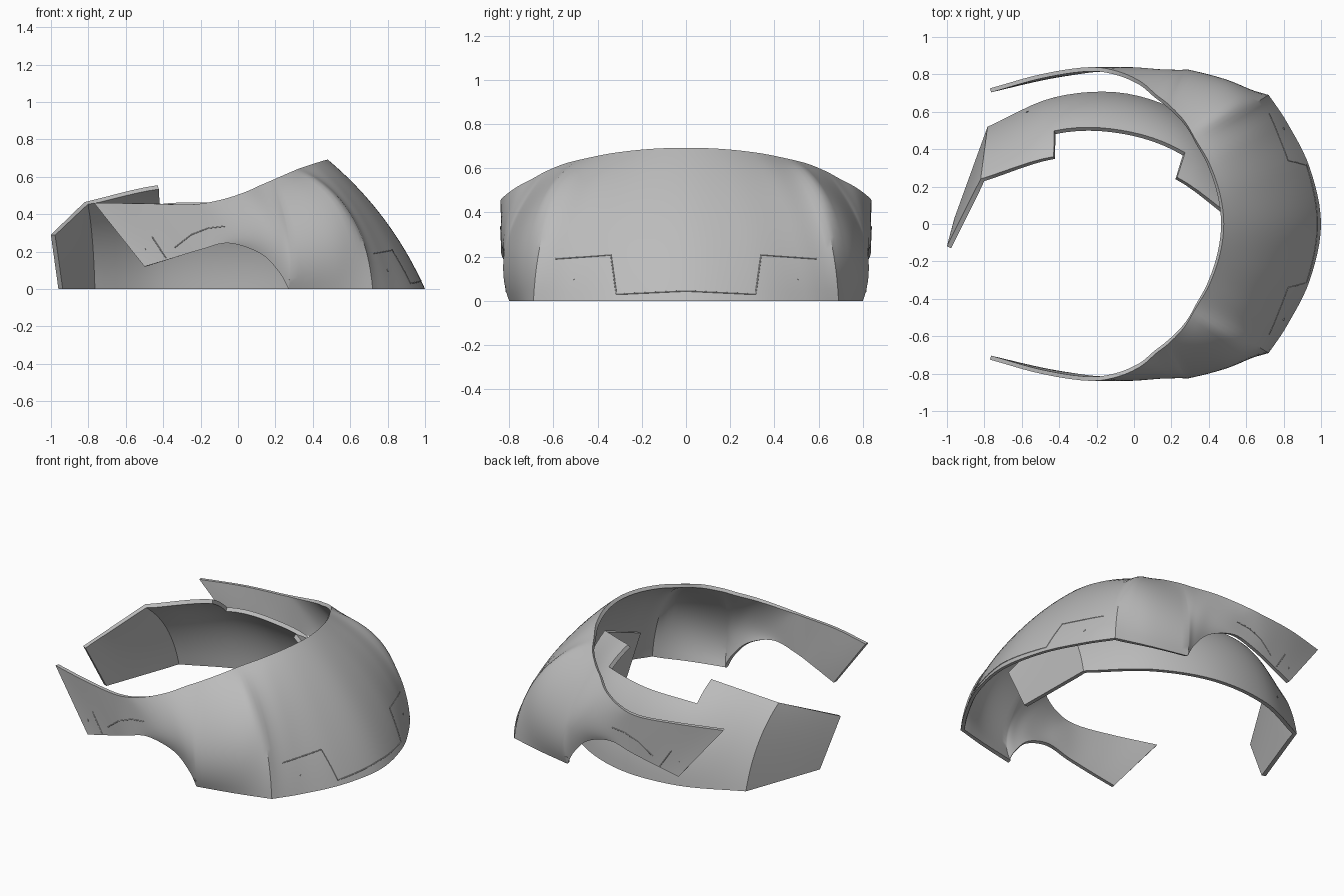
import bpy, bmesh, math
from mathutils import Vector, Matrix
from mathutils.bvhtree import BVHTree

cube = bpy.data.objects.get("Cube")
if cube:
    bpy.data.objects.remove(cube, do_unlink=True)

grey = bpy.data.materials.new("plain grey")
grey.use_nodes = True
grey.diffuse_color = (0.5, 0.5, 0.5, 1)
grey.node_tree.nodes["Principled BSDF"].inputs["Base Color"].default_value = (0.5, 0.5, 0.5, 1)

STEPS, RISE = 6, 18


def mirrored(half, axis):
    """Complete a half list of ribs whose last rib lies on the mirror plane."""
    flip = [[-c if i in (axis, axis + 3) else c for i, c in enumerate(r)] for r in half[:-1]]
    return half + flip[::-1]


def blend(rows, seg, t, corners):
    """Smooth curve through the ribs, broken at the corner ribs."""
    a, b = rows[seg], rows[seg + 1]
    out = []
    for i in range(len(a)):
        slope = b[i] - a[i]
        start = seg == 0 or seg in corners and i in corners[seg]
        end = seg + 2 == len(rows) or seg + 1 in corners and i in corners[seg + 1]
        m0 = slope if start else (b[i] - rows[seg - 1][i]) / 2
        m1 = slope if end else (rows[seg + 2][i] - a[i]) / 2
        out.append((2*t**3 - 3*t**2 + 1) * a[i] + (t**3 - 2*t**2 + t) * m0
                   + (3*t**2 - 2*t**3) * b[i] + (t**3 - t**2) * m1)
    return out


def rib_point(rib, v):
    """Point on a bowed rib that runs from the lower edge to the upper edge."""
    low, top, k = Vector(rib[:3]), Vector(rib[3:6]), rib[6]
    mid = low.lerp(top, k)
    mid.z = low.z + (top.z - low.z) * (0.8 - 0.6 * abs(k))
    return low * (1 - v)**2 + mid * 2 * v * (1 - v) + top * v * v


def shell(name, rows, corners, thickness, place=Matrix(), skip=lambda seg, v: False):
    last = len(rows) - 1
    corners = {**corners, **{last - i: c for i, c in corners.items()}}
    ribs = [blend(rows, s, j / STEPS, corners) for s in range(last) for j in range(STEPS)]
    ribs.append(rows[-1])
    bm = bmesh.new()
    grid = [[bm.verts.new(place @ rib_point(r, j / RISE)) for j in range(RISE + 1)] for r in ribs]
    for i in range(len(ribs) - 1):
        for j in range(RISE):
            if not skip(i // STEPS, j / RISE):
                bm.faces.new((grid[i][j], grid[i+1][j], grid[i+1][j+1], grid[i][j+1]))
    bmesh.ops.delete(bm, geom=[v for v in bm.verts if not v.link_faces], context='VERTS')
    tree = BVHTree.FromBMesh(bm)
    mesh = bpy.data.meshes.new(name)
    bm.to_mesh(mesh)
    bm.free()
    ob = bpy.data.objects.new(name, mesh)
    bpy.context.collection.objects.link(ob)
    mesh.materials.append(grey)
    mod = ob.modifiers.new("thickness", 'SOLIDIFY')
    mod.thickness, mod.offset = thickness, -1
    bpy.ops.object.select_all(action='DESELECT')
    bpy.context.view_layer.objects.active = ob
    ob.select_set(True)
    bpy.ops.object.modifier_apply(modifier=mod.name)
    for v in mesh.vertices:
        v.co.z = max(v.co.z, 0)
    bpy.ops.object.shade_smooth_by_angle(angle=math.radians(30))
    return tree


# Outer shell ribs: lower point, upper point, bow
outer = mirrored([
    [-.5, -.79, .12, -.77, -.725, .46, .5],
    [-.35, -.815, .165, -.5, -.8, .457, .5],
    [-.2, -.835, .21, -.25, -.838, .452, .5],
    [-.05, -.835, .245, -.1, -.82, .475, -.8],
    [.12, -.815, .19, .03, -.765, .515, -.8],
    [.22, -.805, .09, .12, -.69, .555, -.6],
    [.27, -.8, 0, .19, -.635, .585, -.6],
    [.5, -.75, 0, .27, -.55, .62, -.35],
    [.72, -.69, 0, .33, -.45, .645, .1],
    [.82, -.54, 0, .405, -.32, .67, .25],
    [.94, -.3, 0, .46, -.16, .687, .33],
    [1, 0, 0, .48, 0, .692, .35]], 1)
outer_tree = shell("outer_shell", outer, {6: range(3), 8: range(3)}, .022)

# Inner shell with folded end panels and a notch in its upper edge
inner = mirrored([
    [.804, -.559, 0, .819, -.714, .29, .5],
    [.71, -.048, 0, .7, -.329, .465, .25],
    [.38, .168, 0, .335, -.147, .555, .11],
    [0, .25, 0, 0, -.1, .565, .11]], 0)
turn = Matrix.Translation((-.075, .45, 0)) @ Matrix.Rotation(math.radians(-9.5), 4, 'Z')
inner_tree = shell("inner_shell", inner, {1: range(7)}, .025, turn,
                   lambda seg, v: seg in (2, 3) and v > .7)


# Raised seams and pins laid on the shells
def hit(tree, origin, direction):
    return tree.ray_cast(Vector(origin), Vector(direction))[:2]


def side_ray(x, z, s):
    return (x, 2 * s, z), (0, -s, 0)


def front_ray(y, z, s):
    return (2, y * s, z), (-1, 0, 0)


def seam(name, ray, points, s):
    spots = []
    for (a, b), (c, d) in zip(points, points[1:]):
        for j in range(9):
            spot, _ = hit(outer_tree, *ray(a + (c-a) * j / 8, b + (d-b) * j / 8, s))
            if spot:
                spots.append(spot)
    curve = bpy.data.curves.new(name, 'CURVE')
    curve.dimensions, curve.bevel_depth, curve.bevel_resolution = '3D', .003, 1
    line = curve.splines.new('POLY')
    line.points.add(len(spots) - 1)
    for p, spot in zip(line.points, spots):
        p.co = (*spot, 1)
    curve.materials.append(grey)
    bpy.context.collection.objects.link(bpy.data.objects.new(name, curve))


def pin(name, tree, ray):
    spot, normal = hit(tree, *ray)
    if spot:
        bpy.ops.mesh.primitive_cylinder_add(vertices=12, radius=.007, depth=.006, location=spot,
                                            rotation=normal.to_track_quat('Z', 'Y').to_euler())
        bpy.context.object.name = name
        bpy.context.object.data.materials.append(grey)


for s, side in ((1, "left"), (-1, "right")):
    seam(side + "_front_seam", front_ray, [(.59, .19), (.34, .208), (.315, .03), (0, .045)], s)
    seam(side + "_arch_seam", side_ray, [(-.34, .22), (-.25, .29), (-.16, .325), (-.07, .335)], s)
    seam(side + "_tip_seam", side_ray, [(-.46, .28), (-.385, .165)], s)
    pin(side + "_front_pin", outer_tree, front_ray(.51, .1, s))
    pin(side + "_arch_pin", outer_tree, side_ray(.27, .045, s))
    pin(side + "_tip_pin", outer_tree, side_ray(-.5, .21, s))
pin("inner_pin", inner_tree, side_ray(-.57, .13, 1))
